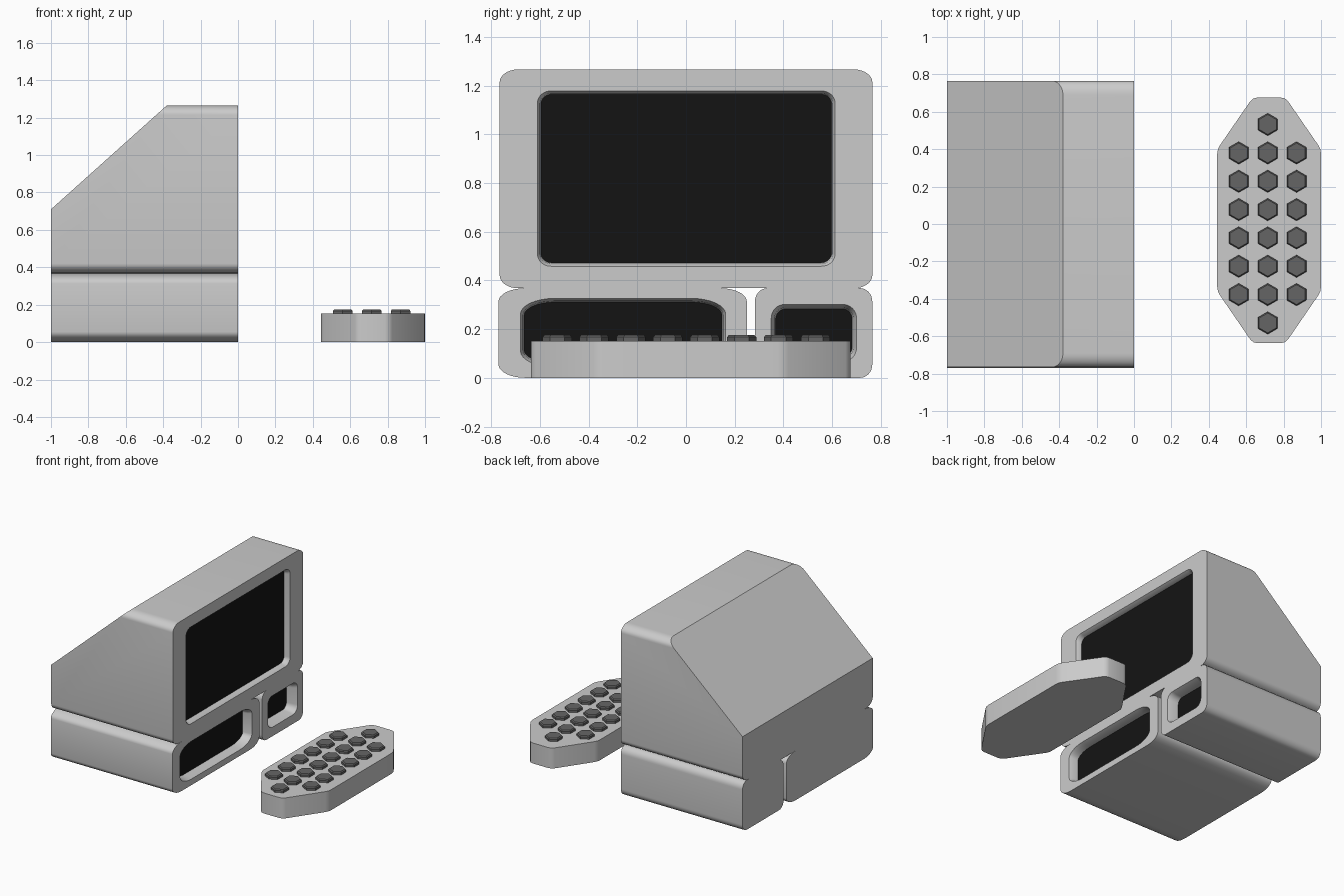
import bpy, bmesh
from math import sin, cos, pi
from mathutils import Vector

if "Cube" in bpy.data.objects:
    bpy.data.objects.remove(bpy.data.objects["Cube"])


def material(name, v):
    m = bpy.data.materials.new(name)
    m.diffuse_color = (v, v, v, 1)
    m.use_nodes = True
    m.node_tree.nodes["Principled BSDF"].inputs["Base Color"].default_value = m.diffuse_color
    return m


black = material("black_glass", 0.007)
dark = material("dark_key", 0.13)


def rounded(x, y0, y1, z0, z1, ry, rz, n=8):
    """Rounded rectangle in the plane at x, with elliptical corners."""
    centres = [(y1 - ry, z1 - rz), (y0 + ry, z1 - rz), (y0 + ry, z0 + rz), (y1 - ry, z0 + rz)]
    pts = []
    for q, (cy, cz) in enumerate(centres):
        for i in range(n + 1):
            a = (q + i / n) * pi / 2
            pts.append((x, cy + ry * cos(a), cz + rz * sin(a)))
    return pts


def inset(rect, t):
    y0, y1, z0, z1, ry, rz = rect
    return (y0 + t, y1 - t, z0 + t, z1 - t, ry - t * 0.7, rz - t * 0.7)


def loft(name, loops, mat=None, cut=None, smooth=True):
    """Skin closed loops in order, cap both ends, optionally slice by a plane."""
    bm = bmesh.new()
    rings = [[bm.verts.new(p) for p in loop] for loop in loops]
    for a, b in zip(rings, rings[1:]):
        for i in range(len(a)):
            j = (i + 1) % len(a)
            bm.faces.new((a[i], a[j], b[j], b[i]))
    bm.faces.new(rings[0][::-1])
    bm.faces.new(rings[-1])
    if cut:
        res = bmesh.ops.bisect_plane(bm, geom=bm.verts[:] + bm.edges[:] + bm.faces[:],
                                     plane_co=cut[0], plane_no=cut[1], clear_outer=True)
        edges = [e for e in res["geom_cut"] if isinstance(e, bmesh.types.BMEdge)]
        bmesh.ops.edgeloop_fill(bm, edges=edges)
    bmesh.ops.recalc_face_normals(bm, faces=bm.faces)
    me = bpy.data.meshes.new(name)
    bm.to_mesh(me)
    bm.free()
    ob = bpy.data.objects.new(name, me)
    bpy.context.collection.objects.link(ob)
    if mat:
        me.materials.append(mat)
    if smooth:
        bpy.ops.object.select_all(action='DESELECT')
        ob.select_set(True)
        bpy.context.view_layer.objects.active = ob
        bpy.ops.object.shade_smooth_by_angle(angle=pi / 6)
    return ob


def housing(name, panel, outer, hole, lip, depth, cut=None):
    """Rounded case facing +x with a recessed dark panel."""
    floor = inset(hole, lip)
    loft(name, [rounded(-1, *outer), rounded(0, *outer), rounded(0, *hole),
                rounded(-depth * 0.4, *inset(hole, lip * 0.7)),
                rounded(-depth - 0.004, *floor)], cut=cut)
    loft(panel, [rounded(-depth - 0.003, *floor), rounded(-depth, *floor)], black, smooth=False)


# Monitor case with sloping back
p0, p1 = Vector((-1, 0, 0.71)), Vector((-0.38, 0, 1.266))
d = p1 - p0
housing("monitor_case", "screen",
        (-0.765, 0.765, 0.368, 1.266, 0.075, 0.052),
        (-0.61, 0.612, 0.458, 1.178, 0.055, 0.05), 0.014, 0.04,
        cut=(p0, Vector((-d.z, 0, d.x))))

# Two base units below the monitor
housing("wide_base_unit", "wide_base_panel",
        (-0.77, 0.25, 0, 0.368, 0.11, 0.055),
        (-0.68, 0.163, 0.045, 0.326, 0.14, 0.065), 0.015, 0.065)
housing("small_base_unit", "small_base_panel",
        (0.283, 0.765, 0, 0.368, 0.05, 0.055),
        (0.35, 0.7, 0.067, 0.301, 0.055, 0.055), 0.018, 0.08)

# Keyboard: stretched octagon with slightly softened corners
outline = [(1, -0.36), (1, 0.40), (0.81, 0.676), (0.635, 0.676),
           (0.445, 0.40), (0.445, -0.36), (0.635, -0.637), (0.81, -0.637)]
corners = [Vector(p) for p in outline]
soft = []
for i, c in enumerate(corners):
    a = c + (corners[i - 1] - c).normalized() * 0.025
    b = c + (corners[(i + 1) % 8] - c).normalized() * 0.025
    soft += [a, a * 0.25 + c * 0.5 + b * 0.25, b]
loft("keyboard_base", [[(p.x, p.y, z) for p in soft] for z in (0, 0.152)])


# Hexagonal keys
def hexagon(x, y, z, r):
    return [(x + r * sin(i * pi / 3), y + r * cos(i * pi / 3), z) for i in range(6)]


spots = [(x, 0.38 - 0.1515 * r) for r in range(6) for x in (0.56, 0.715, 0.869)]
spots += [(0.715, 0.532), (0.715, -0.529)]
for x, y in spots:
    loft("key", [hexagon(x, y, 0.15, 0.06), hexagon(x, y, 0.167, 0.06),
                 hexagon(x, y, 0.175, 0.053)], dark, smooth=False)
